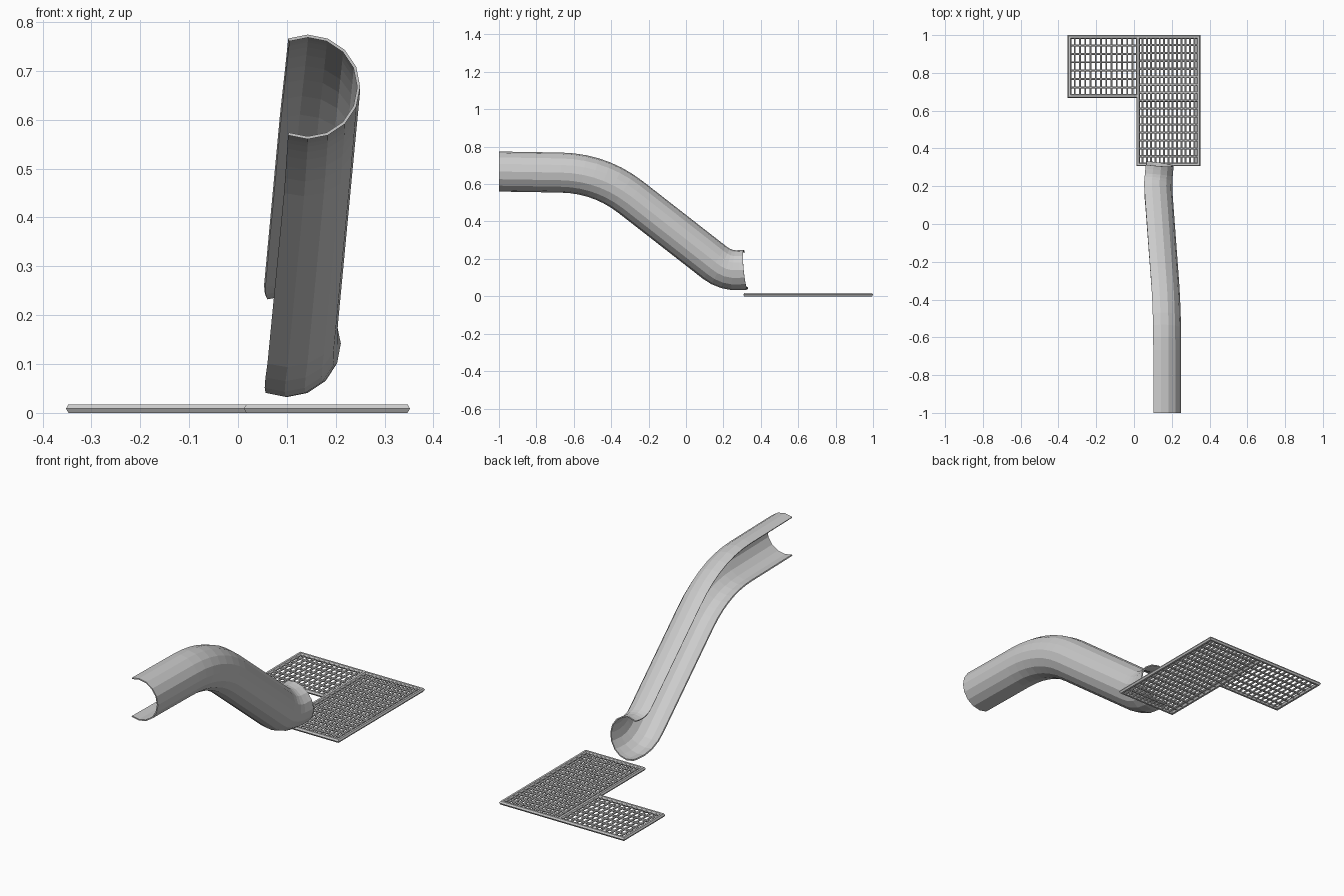
import bpy, bmesh
from math import radians, cos, sin, pi
from mathutils import Vector, Matrix

if "Cube" in bpy.data.objects:
    bpy.data.objects.remove(bpy.data.objects["Cube"])


def make_object(name, bm):
    bmesh.ops.recalc_face_normals(bm, faces=bm.faces[:])
    me = bpy.data.meshes.new(name)
    bm.to_mesh(me)
    bm.free()
    ob = bpy.data.objects.new(name, me)
    bpy.context.collection.objects.link(ob)
    return ob


def bend(a, p, b, reach, n):
    """Rounded corner at p, between neighbours a and b."""
    s = p + (a - p).normalized() * reach
    e = p + (b - p).normalized() * reach
    return [s * (1 - t) ** 2 + p * 2 * t * (1 - t) + e * t * t
            for t in (i / n for i in range(n + 1))]


# Slide: open-sided 16-gon tube swept along a rounded path
R_OUT, R_IN = 0.107, 0.101
P = [Vector(v) for v in ((0.143, -1, 0.667), (0.143, -0.46, 0.658),
                         (0.093, 0.215, 0.132), (0.104, 0.319, 0.142))]
path = [P[0]] + bend(P[0], P[1], P[2], 0.21, 7) + bend(P[1], P[2], P[3], 0.08, 4) + [P[3]]
angles = [radians(-112.5 + 22.5 * i) for i in range(11)]
section = [(R_OUT * cos(a), R_OUT * sin(a)) for a in angles]
section += [(R_IN * cos(a), R_IN * sin(a)) for a in reversed(angles)]

bm = bmesh.new()
rings = []
for i, p in enumerate(path):
    before = (p - path[i - 1]).normalized() if i else Vector((0, 1, 0))
    after = (path[i + 1] - p).normalized() if i + 1 < len(path) else before
    t = Vector((0, 1, 0)) if i == 0 else (before + after).normalized()
    side = t.cross(Vector((0, 0, 1))).normalized()
    up = side.cross(t)
    rings.append([bm.verts.new(p + side * u + up * v) for u, v in section])
m = len(section)
for r0, r1 in zip(rings, rings[1:]):
    for j in range(m):
        k = (j + 1) % m
        bm.faces.new((r0[j], r0[k], r1[k], r1[j]))
for r in (rings[0], rings[-1]):
    for j in range(m // 2 - 1):
        bm.faces.new((r[j], r[j + 1], r[m - 2 - j], r[m - 1 - j]))
make_object("slide_chute", bm)


# Gratings: mitred hexagonal frame filled with crossing bars
FR = 0.01
ZC = FR * sin(pi / 3)


def grating(name, x0, x1, y0, y1, cols, rows, bar):
    bm = bmesh.new()
    x0, x1, y0, y1 = x0 + FR, x1 - FR, y0 + FR, y1 - FR
    loops = []
    for i in range(6):
        a, b = FR * cos(i * pi / 3), FR * sin(i * pi / 3)
        loops.append([bm.verts.new((x, y, ZC + b)) for x, y in (
            (x0 - a, y0 - a), (x1 + a, y0 - a), (x1 + a, y1 + a), (x0 - a, y1 + a))])
    for i in range(6):
        l0, l1 = loops[i], loops[(i + 1) % 6]
        for j in range(4):
            k = (j + 1) % 4
            bm.faces.new((l0[j], l0[k], l1[k], l1[j]))

    def rod(centre, length, axis, angle):
        bmesh.ops.create_cone(
            bm, cap_ends=True, segments=6, radius1=bar, radius2=bar, depth=length,
            matrix=Matrix.Translation(centre) @ Matrix.Rotation(angle, 4, axis))

    for i in range(1, cols):
        x = x0 + (x1 - x0) * i / cols
        rod((x, (y0 + y1) / 2, ZC), y1 - y0, 'X', pi / 2)
    for i in range(1, rows):
        y = y0 + (y1 - y0) * i / rows
        rod(((x0 + x1) / 2, y, ZC), x1 - x0, 'Y', pi / 2)
    return make_object(name, bm)


grating("grating_right", 0.012, 0.352, 0.306, 1.0, 14, 16, 0.006)
grating("grating_left", -0.352, 0.03, 0.668, 1.0, 13, 7, 0.0052)
